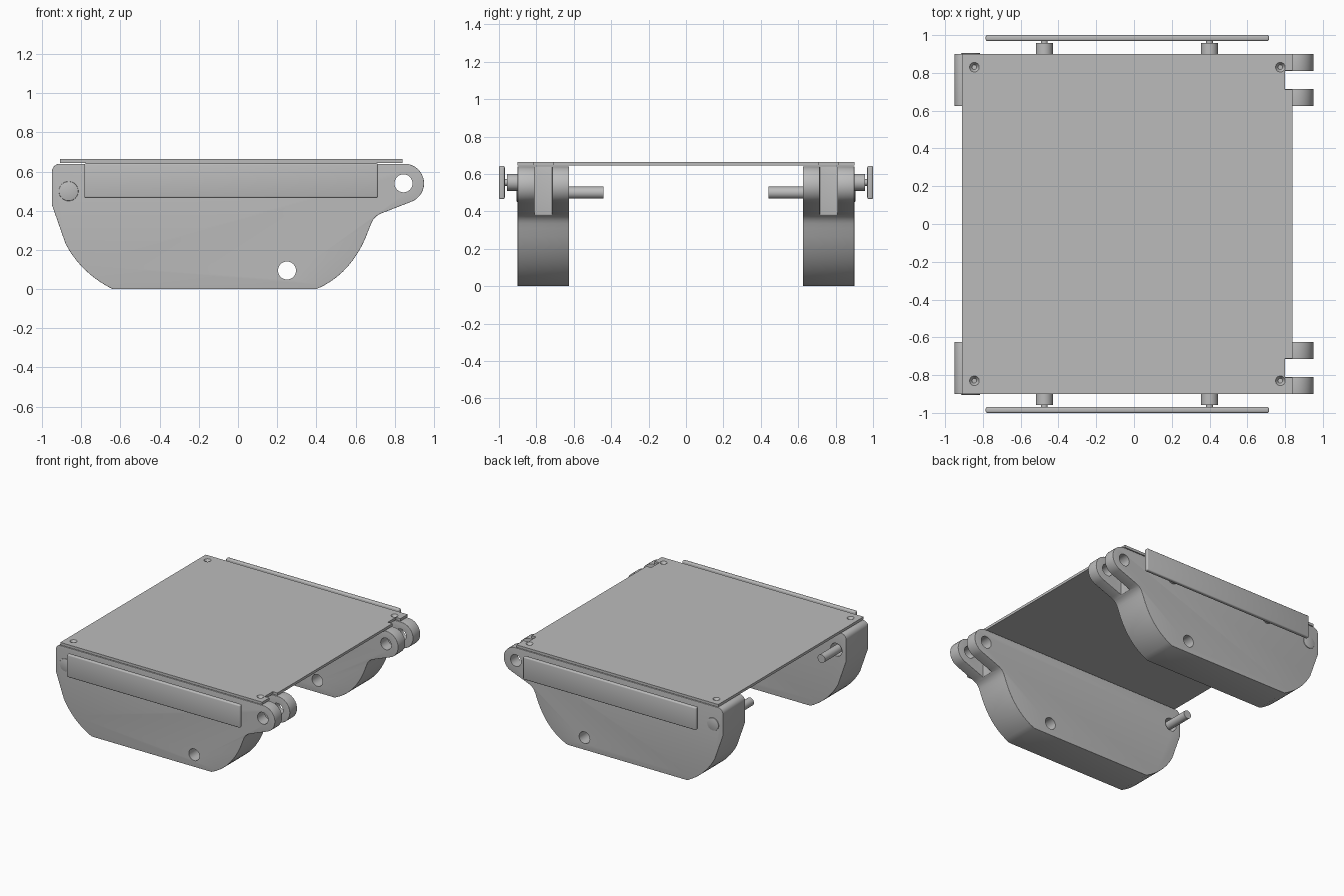
import bpy, bmesh, math
from mathutils import Vector, Matrix

if "Cube" in bpy.data.objects:
    bpy.data.objects.remove(bpy.data.objects["Cube"], do_unlink=True)

grey = bpy.data.materials.new("plain grey")
grey.use_nodes = True
grey.diffuse_color = (0.5, 0.5, 0.5, 1)
grey.node_tree.nodes["Principled BSDF"].inputs["Base Color"].default_value = (0.5, 0.5, 0.5, 1)


def finish(name, bm):
    bmesh.ops.recalc_face_normals(bm, faces=bm.faces)
    mesh = bpy.data.meshes.new(name)
    bm.to_mesh(mesh)
    bm.free()
    mesh.materials.append(grey)
    obj = bpy.data.objects.new(name, mesh)
    bpy.context.collection.objects.link(obj)
    return obj


def box(name, lo, hi):
    lo, hi = Vector(lo), Vector(hi)
    bm = bmesh.new()
    bmesh.ops.create_cube(bm, size=1, matrix=Matrix.Translation((lo + hi) / 2)
                          @ Matrix.Diagonal((*(hi - lo), 1)))
    return finish(name, bm)


def rod(name, x, z, y0, y1, radius):
    """Cylinder running along y."""
    bm = bmesh.new()
    bmesh.ops.create_cone(bm, cap_ends=True, segments=32, radius1=radius, radius2=radius,
                          depth=abs(y1 - y0),
                          matrix=Matrix.Translation((x, (y0 + y1) / 2, z))
                          @ Matrix.Rotation(math.pi / 2, 4, "X"))
    return finish(name, bm)


def apply(obj, mod):
    with bpy.context.temp_override(object=obj, active_object=obj, selected_objects=[obj]):
        bpy.ops.object.modifier_apply(modifier=mod.name)


def cut(obj, cutter):
    mod = obj.modifiers.new("cut", "BOOLEAN")
    mod.object, mod.solver = cutter, "EXACT"
    bpy.context.view_layer.update()
    apply(obj, mod)
    bpy.data.objects.remove(cutter, do_unlink=True)


def bevel(obj, width, segments=4):
    mod = obj.modifiers.new("bevel", "BEVEL")
    mod.width, mod.segments = width, segments
    mod.limit_method, mod.angle_limit = "ANGLE", math.radians(50)
    bpy.context.view_layer.update()
    apply(obj, mod)


def smooth(obj):
    bpy.ops.object.select_all(action="DESELECT")
    obj.select_set(True)
    bpy.context.view_layer.objects.active = obj
    bpy.ops.object.shade_smooth_by_angle(angle=math.radians(35))


def curve(a, b, c, n=10):
    a, b, c = Vector(a), Vector(b), Vector(c)
    return [a * (1 - t) ** 2 + b * 2 * t * (1 - t) + c * t * t for t in (i / n for i in range(n + 1))]


def arc(cx, cz, r, start, end, n):
    angles = [math.radians(start + (end - start) * i / n) for i in range(n + 1)]
    return [Vector((cx + r * math.cos(a), cz + r * math.sin(a))) for a in angles]


# Boat-shaped side outline with a hinge lug at the +x end
outline = (arc(-0.91, 0.60, 0.04, 90, 180, 6) + [Vector((-0.95, 0.43))]
           + curve((-0.88, 0.23), (-0.80, 0.08), (-0.64, 0))
           + curve((0.40, 0), (0.59, 0.08), (0.67, 0.31))
           + curve((0.68, 0.335), (0.695, 0.375), (0.74, 0.39), 5)
           + arc(0.85, 0.54, 0.10, -70, 90, 16))

for side, s in (("back", 1), ("front", -1)):
    # Side body, slotted between the two lugs, then rounded and drilled
    bm = bmesh.new()
    face = bm.faces.new([bm.verts.new((p.x, s * 0.625, p.y)) for p in outline])
    new = bmesh.ops.extrude_face_region(bm, geom=[face])["geom"]
    bmesh.ops.translate(bm, vec=(0, s * 0.275, 0),
                        verts=[v for v in new if isinstance(v, bmesh.types.BMVert)])
    body = finish(side + "_side_body", bm)
    ya, yb = sorted((s * 0.715, s * 0.81))
    cut(body, box("slot_cutter", (0.72, ya, 0.30), (1.1, yb, 0.8)))
    bevel(body, 0.02)
    for x, z in ((0.845, 0.54), (0.25, 0.095)):
        cut(body, rod("hole_cutter", x, z, s * 0.5, s * 1.1, 0.046))
    cut(body, rod("pin_bore_cutter", -0.865, 0.50, s * 0.5, s * 0.85, 0.05))
    smooth(body)

    # Pin and its head
    smooth(rod(side + "_pin", -0.865, 0.50, s * 0.44, s * 0.87, 0.032))
    head = rod(side + "_pin_head", -0.865, 0.50, s * 0.84, s * 0.905, 0.05)
    bevel(head, 0.004, 2)
    smooth(head)

    # Outer rail on two posts
    ya, yb = sorted((s * 0.969, s))
    rail = box(side + "_rail", (-0.785, ya, 0.465), (0.715, yb, 0.643))
    bevel(rail, 0.009, 3)
    smooth(rail)
    for end, x in (("left", 0.40), ("right", -0.475)):
        smooth(rod(f"{side}_{end}_post", x, 0.555, s * 0.87, s * 0.957, 0.045))
        smooth(rod(f"{side}_{end}_post_neck", x, 0.555, s * 0.95, s * 0.975, 0.018))

# Top plate with lug notches and countersunk screw holes
plate = box("top_plate", (-0.91, -0.9, 0.645), (0.84, 0.9, 0.665))
for s in (1, -1):
    ya, yb = sorted((s * 0.712, s * 0.812))
    cut(plate, box("notch_cutter", (0.80, ya, 0.6), (0.9, yb, 0.7)))
    for x in (-0.845, 0.775):
        bm = bmesh.new()
        bmesh.ops.create_cone(bm, cap_ends=True, segments=24, radius1=0.011, radius2=0.027,
                              depth=0.024, matrix=Matrix.Translation((x, s * 0.83, 0.655)))
        cut(plate, finish("screw_hole_cutter", bm))
smooth(plate)
